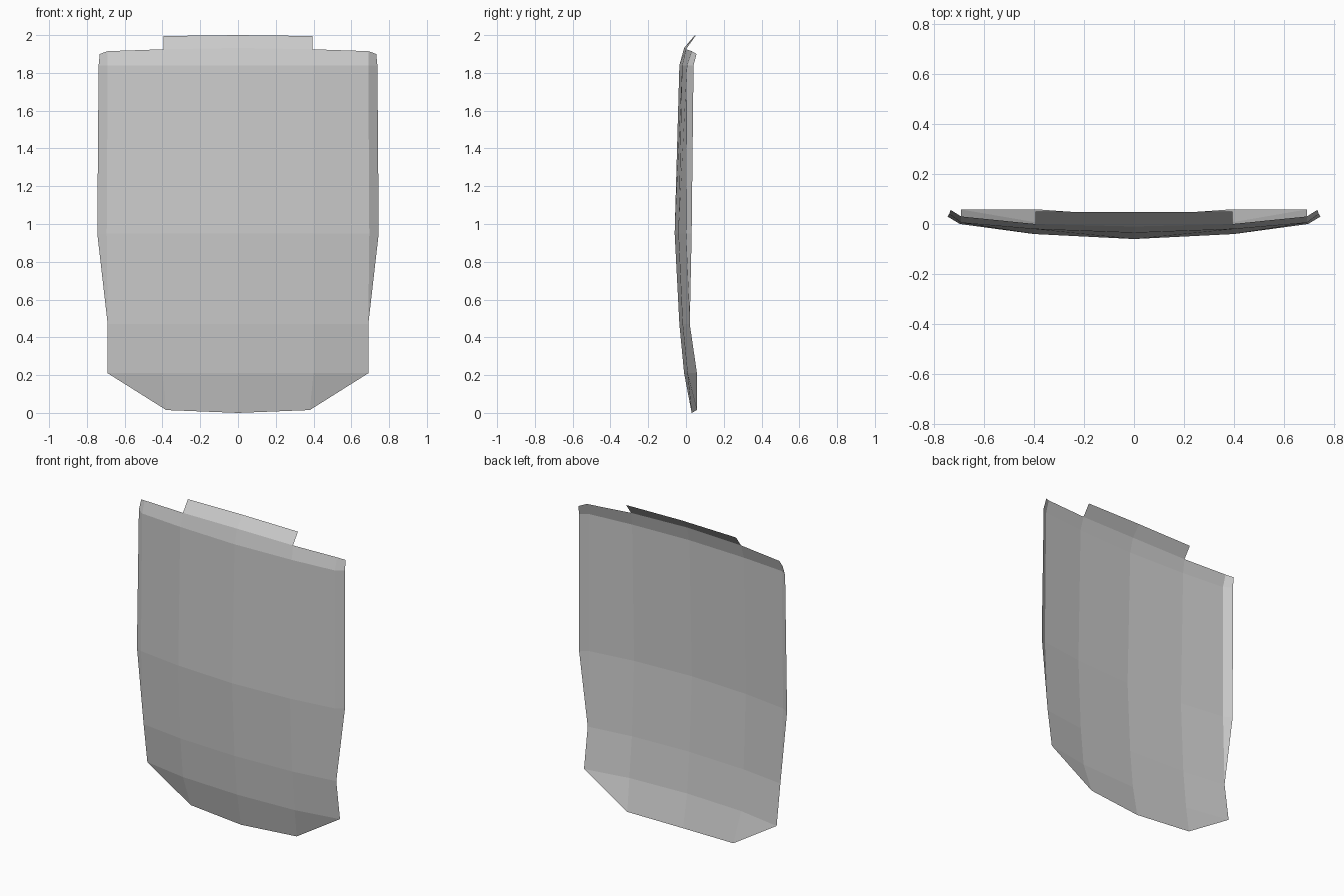
import bpy, bmesh

if "Cube" in bpy.data.objects:
    bpy.data.objects.remove(bpy.data.objects["Cube"])

grey = bpy.data.materials.new("panel grey")
grey.diffuse_color = (0.6, 0.6, 0.6, 1)
grey.use_nodes = True
grey.node_tree.nodes["Principled BSDF"].inputs["Base Color"].default_value = grey.diffuse_color

# Half cross-sections from the centre line outward, bottom to top
rows = [
    [(0, 0.03, 0.0), (0.38, 0.058, 0.015)],
    [(0, -0.01, 0.21), (0.4, 0.008, 0.21), (0.69, 0.058, 0.21)],
    [(0, -0.035, 0.47), (0.4, -0.018, 0.47), (0.69, 0.02, 0.47)],
    [(0, -0.06, 0.95), (0.4, -0.04, 0.95), (0.695, 0.0, 0.95), (0.745, 0.03, 0.95)],
    [(0, -0.035, 1.84), (0.4, -0.02, 1.84), (0.69, 0.005, 1.84), (0.738, 0.04, 1.84)],
    [(0, -0.01, 1.932), (0.394, 0.0, 1.925), (0.69, 0.03, 1.915), (0.732, 0.056, 1.9)],
]


def half_sheet(name, rows):
    """Bridge neighbouring rows into a half sheet and mirror it."""
    bm = bmesh.new()
    grid = [[bm.verts.new(p) for p in row] for row in rows]
    for low, high in zip(grid, grid[1:]):
        for i in range(max(len(low), len(high)) - 1):
            corners = low[i:i + 2] + high[i:i + 2][::-1]
            bm.faces.new(corners)
    mesh = bpy.data.meshes.new(name)
    bm.to_mesh(mesh)
    bm.free()
    mesh.materials.append(grey)
    obj = bpy.data.objects.new(name, mesh)
    bpy.context.collection.objects.link(obj)
    mirror = obj.modifiers.new("mirror", 'MIRROR')
    mirror.use_clip = True
    return obj


# Curved main panel with folded side flanges
half_sheet("curved_panel", rows)

# Lip folded back along the top edge
half_sheet("top_lip", [rows[-1][:2], [(0, 0.047, 2.0), (0.394, 0.05, 1.995)]])
